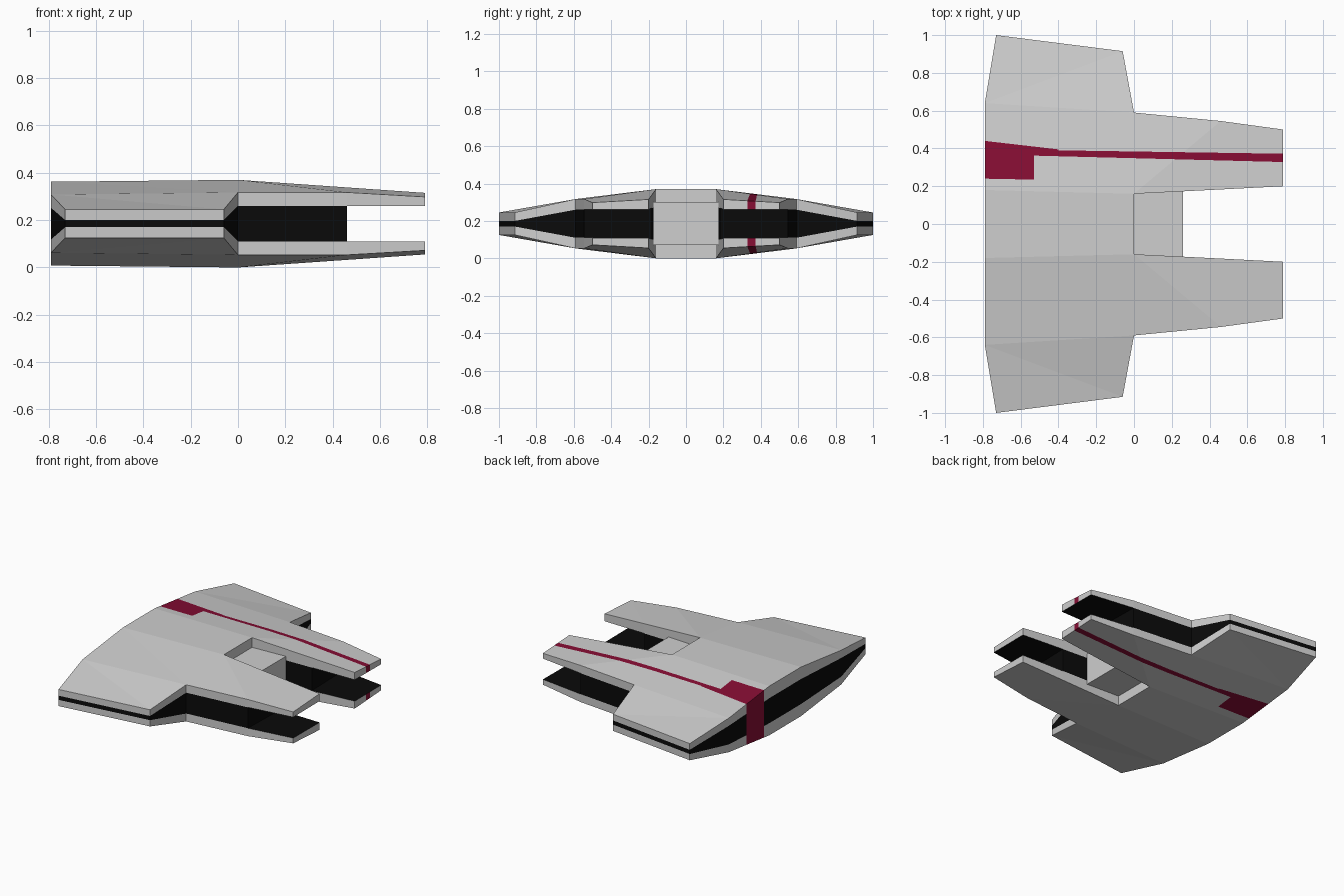
import bpy, bmesh
from mathutils import Vector

if "Cube" in bpy.data.objects:
    bpy.data.objects.remove(bpy.data.objects["Cube"])

H = 0.37  # total height; the hull is symmetric about H / 2


def material(name, rgb):
    m = bpy.data.materials.new(name)
    m.diffuse_color = (*rgb, 1)
    m.use_nodes = True
    m.node_tree.nodes["Principled BSDF"].inputs["Base Color"].default_value = m.diffuse_color
    return m


GREY = material("hull grey", (0.62, 0.62, 0.62))
BLACK = material("core black", (0.003, 0.003, 0.003))
RED = material("stripe crimson", (0.24, 0.004, 0.034))

# Half plan of the hull: x, y, outer height, inner height
PLAN = [
    (-0.79, 0.00, 0.362, 0.275), (0.00, 0.00, 0.370, 0.275),    # centre line
    (-0.79, 0.18, 0.362, 0.275), (0.00, 0.16, 0.370, 0.275),    # inner crease
    (-0.79, 0.64, 0.308, 0.252), (0.00, 0.59, 0.317, 0.260),    # wing root
    (-0.73, 1.00, 0.245, 0.200), (-0.06, 0.915, 0.245, 0.200),  # wing tip
    (0.46, 0.183, 0.338, 0.268), (0.46, 0.545, 0.317, 0.260),   # mid prong
    (0.79, 0.20, 0.315, 0.262), (0.79, 0.50, 0.298, 0.260),     # prong end
]
PATCHES = [(0, 1, 3, 2), (2, 3, 5, 4), (4, 5, 7, 6), (3, 8, 9, 5), (8, 10, 11, 9)]

# Stripe edges in plan, as pairs of points
EDGES = [((-0.79, 0.44), (-0.40, 0.395)), ((-0.40, 0.39), (0.79, 0.372)),
         ((-0.79, 0.24), (-0.53, 0.235)), ((-0.53, 0.362), (0.79, 0.328))]
CUTS = EDGES + [((-0.40, 0), (-0.40, 1)), ((-0.53, 0), (-0.53, 1))]


def along(edge, x):
    (x0, y0), (x1, y1) = edge
    return y0 + (y1 - y0) * (x - x0) / (x1 - x0)


def in_stripe(c):
    hi = along(EDGES[0] if c.x < -0.40 else EDGES[1], c.x)
    lo = along(EDGES[2] if c.x < -0.53 else EDGES[3], c.x)
    return lo < c.y < hi


def slab(name, patches, low, high, paint):
    """Solid between two height functions over the mirrored plan."""
    bm = bmesh.new()
    for s in (1, -1):
        lo = [bm.verts.new((p[0], s * p[1], low(p))) for p in PLAN]
        hi = [bm.verts.new((p[0], s * p[1], high(p))) for p in PLAN]
        pairs = [(f[i], f[(i + 1) % 4]) for f in patches for i in range(4)]
        for f in patches:
            bm.faces.new([lo[i] for i in f])
            bm.faces.new([hi[i] for i in f])
        for a, b in pairs:  # walls on outline edges, but not on the centre line
            if (b, a) not in pairs and {a, b} != {0, 1}:
                bm.faces.new((lo[a], lo[b], hi[b], hi[a]))
    bmesh.ops.remove_doubles(bm, verts=bm.verts[:], dist=1e-5)
    bmesh.ops.delete(bm, geom=[v for v in bm.verts if not v.link_faces], context='VERTS')
    bmesh.ops.triangulate(bm, faces=bm.faces[:])
    bmesh.ops.recalc_face_normals(bm, faces=bm.faces[:])
    for (x0, y0), (x1, y1) in CUTS:
        bmesh.ops.bisect_plane(bm, geom=bm.verts[:] + bm.edges[:] + bm.faces[:], dist=1e-5,
                               plane_co=(x0, y0, 0), plane_no=(y0 - y1, x1 - x0, 0))
    bm.normal_update()
    for f in bm.faces:
        f.material_index = paint(f.normal, f.calc_center_median())
    mesh = bpy.data.meshes.new(name)
    bm.to_mesh(mesh)
    bm.free()
    for m in (GREY, BLACK, RED):
        mesh.materials.append(m)
    bpy.context.collection.objects.link(bpy.data.objects.new(name, mesh))


def shell_paint(side):
    def paint(n, c):
        if n.z * side < -0.5:
            return 1              # inner face is black
        return 2 if in_stripe(c) else 0
    return paint


def core_paint(n, c):
    return 2 if n.x < -0.9 and in_stripe(c) else 1


# Upper and lower armour shells, and the dark core between them
slab("upper_shell", PATCHES, lambda p: p[3], lambda p: p[2], shell_paint(1))
slab("lower_shell", PATCHES, lambda p: H - p[2], lambda p: H - p[3], shell_paint(-1))
slab("dark_core", PATCHES[:4], lambda p: H - p[3], lambda p: p[3], core_paint)

# Block in the notch between the prongs
bpy.ops.mesh.primitive_cube_add(size=1, location=(0.08, 0, H / 2))
block = bpy.context.object
block.name = "nose_block"
block.scale = Vector((0.36, 0.362, 0.23))
block.data.materials.append(GREY)
